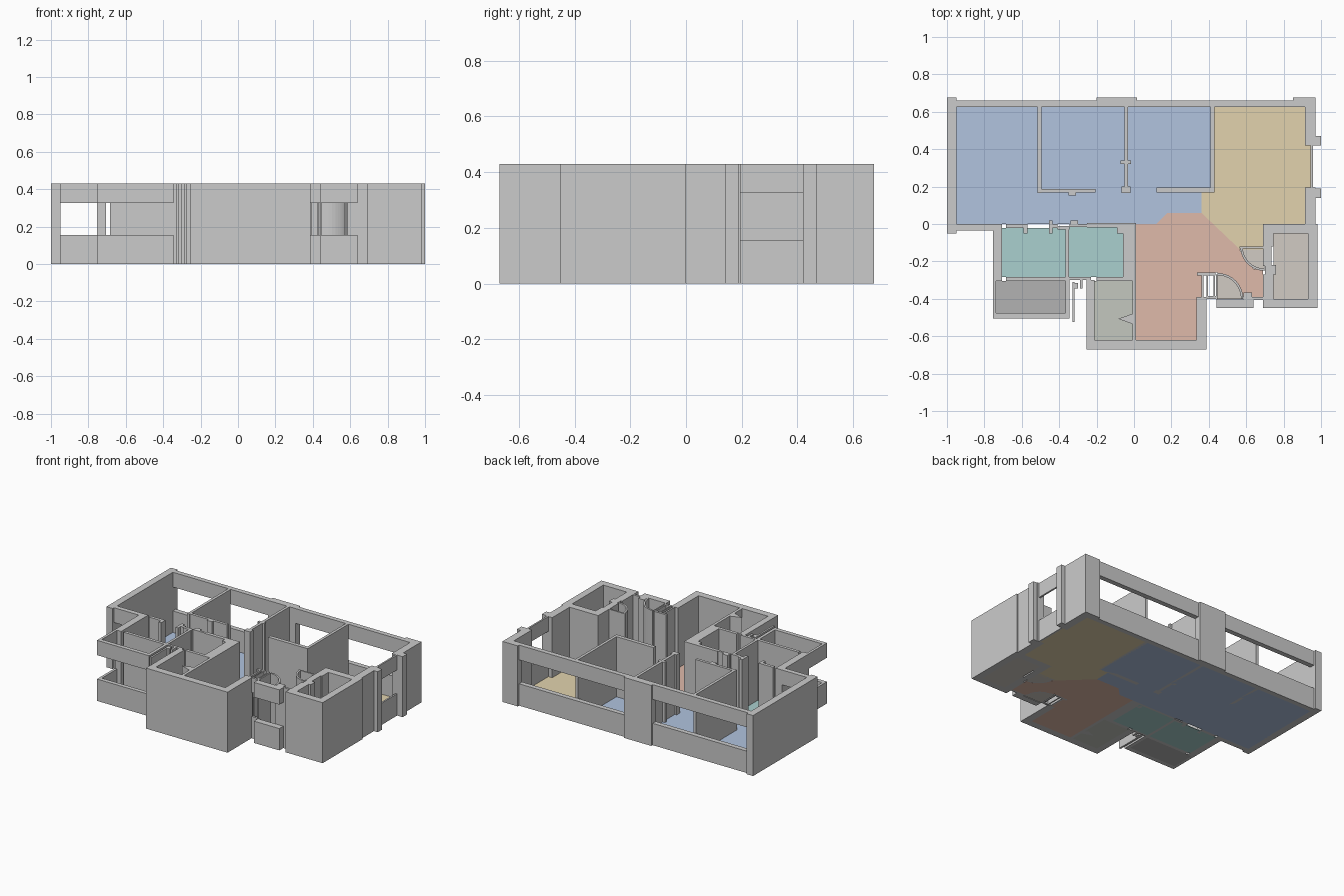
import bpy, bmesh
from math import cos, sin, radians

H, SILL, HEAD = 0.43, 0.155, 0.325
FLOOR_T = 0.003


def finish(name, bm, color=None):
    bmesh.ops.recalc_face_normals(bm, faces=bm.faces)
    me = bpy.data.meshes.new(name)
    bm.to_mesh(me)
    bm.free()
    ob = bpy.data.objects.new(name, me)
    bpy.context.collection.objects.link(ob)
    if color:
        mat = bpy.data.materials.new(name + "_color")
        mat.diffuse_color = (*color, 1)
        me.materials.append(mat)
    return ob


def prism(bm, pts, z0, z1):
    lo = [bm.verts.new((x, y, z0)) for x, y in pts]
    hi = [bm.verts.new((x, y, z1)) for x, y in pts]
    bm.faces.new(lo)
    bm.faces.new(hi)
    n = len(pts)
    for i in range(n):
        j = (i + 1) % n
        bm.faces.new((lo[i], lo[j], hi[j], hi[i]))


def rect(x0, y0, x1, y1):
    return [(x0, y0), (x1, y0), (x1, y1), (x0, y1)]


def walls(name, rects, spans=((0, H),)):
    bm = bmesh.new()
    for r in rects:
        for z0, z1 in spans:
            prism(bm, rect(*r), z0, z1)
    return finish(name, bm)


def window_bands(name, rects):
    return walls(name, rects, ((0, SILL), (HEAD, H)))


def arc(cx, cy, r, a0, a1, n=10):
    return [(cx + r * cos(radians(a0 + (a1 - a0) * i / n)),
             cy + r * sin(radians(a0 + (a1 - a0) * i / n))) for i in range(n + 1)]


def floor(name, outlines, color):
    bm = bmesh.new()
    for pts in outlines:
        prism(bm, pts, 0, FLOOR_T)
    return finish(name, bm, color)


# Outer walls, back pillars and side fins
walls("left_wall", [(-1, -0.05, -0.95, 0.675)])
walls("back_pillars", [(-0.2, 0.625, 0.015, 0.675), (0.85, 0.625, 0.97, 0.675)])
walls("right_wall", [(0.915, 0.42, 0.97, 0.625), (0.915, 0, 0.97, 0.195)])
walls("right_fins", [(0.97, 0.42, 1.0, 0.47), (0.97, 0.14, 1.0, 0.19)])

# Window sills and headers
window_bands("back_windows", [(-0.95, 0.625, -0.2, 0.66), (0.015, 0.625, 0.85, 0.66)])
window_bands("right_window", [(0.945, 0.195, 0.957, 0.42)])
window_bands("left_front_window", [(-0.95, -0.035, -0.755, 0)])
window_bands("balcony_parapet", [(-0.755, -0.505, -0.345, -0.475),
                                 (-0.755, -0.475, -0.737, -0.305),
                                 (-0.367, -0.475, -0.345, -0.305)])
window_bands("bay_window", [(0.44, -0.45, 0.64, -0.405), (0.388, -0.40, 0.44, -0.385)])

# Bedroom partitions with small door jambs
walls("bedroom_partitions", [
    (-0.515, 0.165, -0.495, 0.625), (-0.495, 0.168, -0.205, 0.188),
    (-0.35, 0.152, -0.31, 0.168), (-0.052, 0.165, -0.032, 0.625),
    (-0.072, 0.32, -0.052, 0.34), (-0.032, 0.32, -0.017, 0.34),
    (-0.067, 0.165, -0.052, 0.2), (-0.032, 0.165, -0.02, 0.2),
    (0.41, 0.168, 0.43, 0.625), (0.12, 0.168, 0.41, 0.195)])

# Corridor wall with door gaps
walls("corridor_wall", [
    (-0.755, -0.03, -0.705, 0), (-0.685, -0.022, -0.57, 0),
    (-0.59, -0.05, -0.57, -0.022), (-0.455, -0.022, -0.41, 0),
    (-0.455, -0.05, -0.435, 0.02), (-0.41, -0.03, -0.345, -0.01),
    (-0.345, -0.015, -0.25, 0.0), (-0.34, 0, -0.30, 0.02),
    (-0.25, -0.02, -0.06, 0.005), (-0.09, -0.05, -0.06, -0.02)])

# Bathroom walls
walls("bathroom_walls", [
    (-0.755, -0.305, -0.705, -0.03), (-0.685, -0.305, -0.345, -0.283),
    (-0.366, -0.283, -0.348, -0.03), (-0.345, -0.3, -0.23, -0.283),
    (-0.20, -0.305, -0.06, -0.283), (-0.06, -0.305, 0.012, 0.005)])
walls("service_shaft", [(-0.33, -0.525, -0.317, -0.31), (-0.317, -0.345, -0.30, -0.315),
                        (-0.29, -0.345, -0.275, -0.3)])

# Kitchen block at the front
walls("front_block_walls", [
    (-0.255, -0.67, 0.387, -0.62), (-0.255, -0.62, -0.21, -0.3),
    (-0.008, -0.62, 0.012, -0.305), (0.335, -0.62, 0.387, -0.39),
    (0.36, -0.39, 0.372, -0.275), (0.338, -0.275, 0.435, -0.26)])
bm = bmesh.new()
prism(bm, [(-0.085, -0.507), (-0.008, -0.48), (-0.008, -0.535)], 0, H)
finish("niche_wedge", bm)

# Bay pieces beside the entrance
walls("bay_frames", [
    (0.388, -0.385, 0.395, -0.275), (0.425, -0.385, 0.434, -0.275),
    (0.438, -0.405, 0.446, -0.27), (0.585, -0.405, 0.63, -0.365),
    (0.63, -0.405, 0.69, -0.39), (0.565, -0.13, 0.69, -0.12),
    (0.69, -0.225, 0.70, -0.12)])

# Curved thin walls
for name, cx, cy, r, a0, a1 in (("lower_curved_wall", 0.446, -0.40, 0.138, 0, 90),
                                ("upper_curved_wall", 0.697, -0.122, 0.128, 180, 270)):
    bm = bmesh.new()
    prism(bm, arc(cx, cy, r, a0, a1) + arc(cx, cy, r - 0.012, a1, a0), 0, H)
    finish(name, bm)

# Solid room on the right front
walls("right_room_walls", [
    (0.69, -0.05, 0.98, 0), (0.93, -0.40, 0.98, -0.05), (0.69, -0.45, 0.98, -0.40),
    (0.69, -0.12, 0.745, -0.05), (0.70, -0.22, 0.735, -0.12),
    (0.69, -0.40, 0.745, -0.27), (0.70, -0.27, 0.76, -0.22)])

# Coloured floors
floor("bedroom_floor", [
    [(-0.955, 0), (0.12, 0), (0.18, 0.06), (0.36, 0.06), (0.36, 0.17), (0.42, 0.17),
     (0.42, 0.625), (-0.955, 0.625)]], (0.44, 0.55, 0.74))
floor("living_floor", [
    [(0.42, 0.625), (0.42, 0.17), (0.36, 0.17), (0.36, 0.06), (0.565, -0.135),
     (0.69, -0.135), (0.69, 0), (0.915, 0), (0.915, 0.195), (0.945, 0.195),
     (0.945, 0.42), (0.915, 0.42), (0.915, 0.625)]], (0.76, 0.65, 0.42))
floor("hall_floor", [
    [(0.012, 0), (0.12, 0), (0.18, 0.06), (0.36, 0.06), (0.565, -0.135), (0.59, -0.19),
     (0.64, -0.24), (0.69, -0.25), (0.69, -0.39), (0.585, -0.39), (0.54, -0.3),
     (0.446, -0.26), (0.36, -0.26), (0.36, -0.39), (0.335, -0.39), (0.335, -0.62),
     (0.012, -0.62)]], (0.74, 0.49, 0.40))
floor("bathroom_floor", [rect(-0.705, -0.283, -0.366, -0.022),
                         rect(-0.348, -0.283, -0.06, -0.015)], (0.40, 0.63, 0.62))
floor("balcony_floor", [rect(-0.737, -0.475, -0.367, -0.305)], (0.45, 0.45, 0.45))
floor("pantry_floor", [rect(-0.21, -0.62, -0.008, -0.305)], (0.55, 0.57, 0.52))
floor("utility_floor", [rect(0.745, -0.40, 0.93, -0.05),
                        [(0.446, -0.40)] + arc(0.446, -0.40, 0.126, 0, 90),
                        [(0.697, -0.13)] + arc(0.697, -0.13, 0.116, 180, 270)],
      (0.64, 0.60, 0.55))
